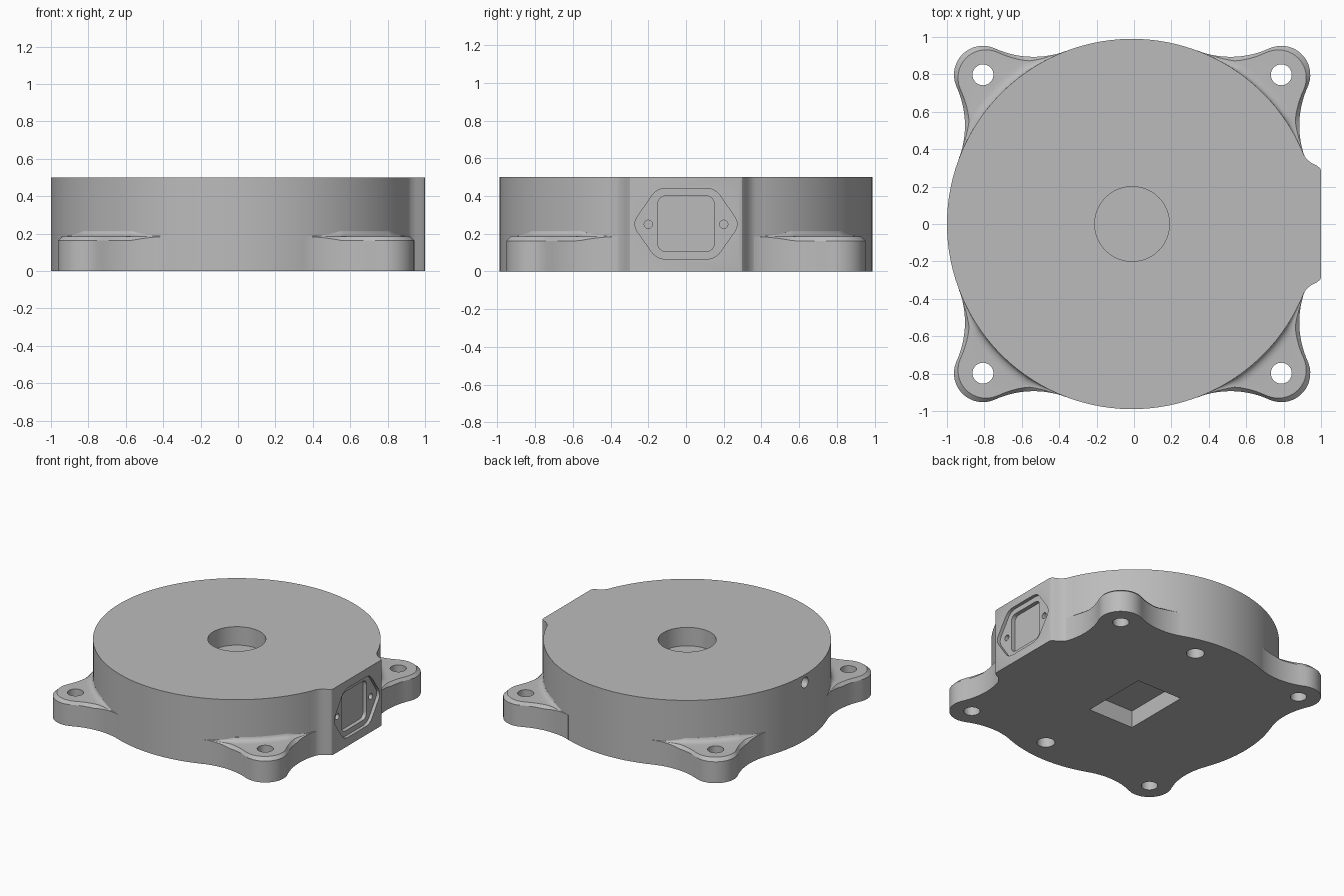
import bpy
import bmesh
from math import sin, cos, pi, radians, sqrt, acos
from mathutils import Vector

if "Cube" in bpy.data.objects:
    bpy.data.objects.remove(bpy.data.objects["Cube"], do_unlink=True)

CX = -0.01            # disc axis
R, HEIGHT = 0.99, 0.5
LUG_DIST, LUG_R, LUG_FILLET, LUG_TOP = 1.128, 0.155, 0.5, 0.185

grey = bpy.data.materials.new("cast_grey")
grey.use_nodes = True
grey.diffuse_color = (0.5, 0.5, 0.5, 1)
grey.node_tree.nodes["Principled BSDF"].inputs["Base Color"].default_value = (0.5, 0.5, 0.5, 1)


def finish(bm, name):
    bmesh.ops.recalc_face_normals(bm, faces=bm.faces)
    mesh = bpy.data.meshes.new(name)
    bm.to_mesh(mesh)
    bm.free()
    mesh.materials.append(grey)
    obj = bpy.data.objects.new(name, mesh)
    bpy.context.collection.objects.link(obj)
    return obj


def prism(name, outline, start, end, axis="z"):
    """Extrude a 2D outline along z (outline x, y) or along x (outline y, z)."""
    bm = bmesh.new()
    verts = [bm.verts.new((a, b, start) if axis == "z" else (start, a, b)) for a, b in outline]
    face = bm.faces.new(verts)
    new = bmesh.ops.extrude_face_region(bm, geom=[face])["geom"]
    shift = (0, 0, end - start) if axis == "z" else (end - start, 0, 0)
    bmesh.ops.translate(bm, vec=shift, verts=[g for g in new if isinstance(g, bmesh.types.BMVert)])
    return finish(bm, name)


def circle(a, b, r, n=40):
    return [(a + r * cos(2 * pi * i / n), b + r * sin(2 * pi * i / n)) for i in range(n)]


def rect(a, b, half_a, half_b):
    return [(a - half_a, b - half_b), (a + half_a, b - half_b),
            (a + half_a, b + half_b), (a - half_a, b + half_b)]


def rounded(points, r, steps=6):
    """Round every corner of a polygon."""
    out = []
    for i, p in enumerate(points):
        p = Vector(p)
        a = p + (Vector(points[i - 1]) - p).normalized() * r
        b = p + (Vector(points[(i + 1) % len(points)]) - p).normalized() * r
        for k in range(steps + 1):
            t = k / steps
            out.append(tuple(a * (1 - t) ** 2 + p * 2 * t * (1 - t) + b * t * t))
    return out


def cut(obj, cutters):
    """Subtract the cutters, then smooth the curved faces."""
    for c in cutters:
        c.hide_render = True
        mod = obj.modifiers.new("cut", "BOOLEAN")
        mod.operation = "DIFFERENCE"
        mod.solver = "EXACT"
        mod.object = c
    bpy.context.view_layer.update()
    graph = bpy.context.evaluated_depsgraph_get()
    mesh = bpy.data.meshes.new_from_object(obj.evaluated_get(graph))
    obj.modifiers.clear()
    obj.data = mesh
    for c in cutters:
        bpy.data.objects.remove(c, do_unlink=True)
    bpy.ops.object.select_all(action="DESELECT")
    obj.select_set(True)
    bpy.context.view_layer.objects.active = obj
    bpy.ops.object.shade_smooth_by_angle(angle=radians(30))


# Round housing with a flat socket pad on the left side
pad = [(1, 0.285), (0.995, 0.298), (0.98, 0.31), (0.95, 0.325), (0.925, 0.345)]
arc_start = radians(21.6)
steps = 110
arc = [arc_start + (2 * pi - 2 * arc_start) * i / steps for i in range(steps + 1)]
outline = pad + [(CX + R * cos(t), R * sin(t)) for t in arc]
outline += [(x, -y) for x, y in reversed(pad)]
housing = prism("housing", outline, 0, HEIGHT)

# Pockets, socket recess and screw holes in the housing
hexagon = [(-0.285, 0.25), (-0.155, 0.065), (0.155, 0.065),
           (0.285, 0.25), (0.155, 0.44), (-0.155, 0.44)]
cutters = [
    prism("top_bore", circle(CX, 0, 0.2, 48), 0.36, 0.6),
    prism("bottom_pocket", rect(CX, 0, 0.19, 0.26), -0.1, 0.13),
    prism("socket_recess", rounded(hexagon, 0.05), 0.975, 1.1, "x"),
    prism("socket_opening", rounded(rect(0, 0.253, 0.15, 0.148), 0.05), 0.945, 1.1, "x"),
    prism("cable_hole", circle(0, 0.44, 0.04, 24), -1.1, -0.9, "x"),
]
for side in (-1, 1):
    cutters.append(prism("socket_screw", circle(side * 0.2, 0.25, 0.022, 20), 0.88, 1.1, "x"))
    cutters.append(prism("bottom_hole", circle(0.12, side * 0.8, 0.062, 32), -0.1, 0.12))
cut(housing, cutters)

# Mounting lugs: a round end blended into the housing by hollow flanks
D = R + LUG_FILLET
SPAN = acos((D ** 2 + LUG_DIST ** 2 - (LUG_R + LUG_FILLET) ** 2) / (2 * D * LUG_DIST))
hollow = Vector((D * cos(SPAN), D * sin(SPAN)))
end = Vector((LUG_DIST, 0))
touch = end + (hollow - end).normalized() * LUG_R
TOUCH = Vector((1, 0)).angle(touch)


def reach(t):
    """Radius of the lug edge at an angle from its centre line."""
    t = abs(t)
    if t <= TOUCH:
        return LUG_DIST * cos(t) + sqrt(LUG_R ** 2 - (LUG_DIST * sin(t)) ** 2)
    a = SPAN - t
    return D * cos(a) - sqrt(max(LUG_FILLET ** 2 - (D * sin(a)) ** 2, 0))


def lug_section(t):
    rho = max(reach(t), R + 0.001)
    gap = rho - R
    chamfer = min(0.028, gap * 0.4)
    w = min(0.05, gap * 0.5)
    h = w * 0.6
    inner = R - 0.05
    pts = [(inner, 0), (rho, 0), (rho, LUG_TOP - chamfer * 0.8), (rho - chamfer, LUG_TOP)]
    for k in range(5):
        a = k / 4 * pi / 2
        pts.append((R + w * (1 - sin(a)), LUG_TOP + h * (1 - cos(a))))
    pts.append((inner, LUG_TOP + h))
    return pts


def lug(name, turn):
    bm = bmesh.new()
    n = 64
    rings = []
    for i in range(n + 1):
        t = SPAN * (2 * i / n - 1)
        rings.append([bm.verts.new((CX + r * cos(turn + t), r * sin(turn + t), z))
                      for r, z in lug_section(t)])
    for a, b in zip(rings, rings[1:]):
        for k in range(len(a)):
            m = (k + 1) % len(a)
            bm.faces.new((a[k], a[m], b[m], b[k]))
    bm.faces.new(rings[0])
    bm.faces.new(rings[-1])
    obj = finish(bm, name)
    x, y = CX + LUG_DIST * cos(turn), LUG_DIST * sin(turn)
    cut(obj, [prism("bolt_hole", circle(x, y, 0.056, 32), -0.1, 0.4)])


for i, place in enumerate(("back_left", "back_right", "front_right", "front_left")):
    lug(place + "_lug", pi / 4 + i * pi / 2)
